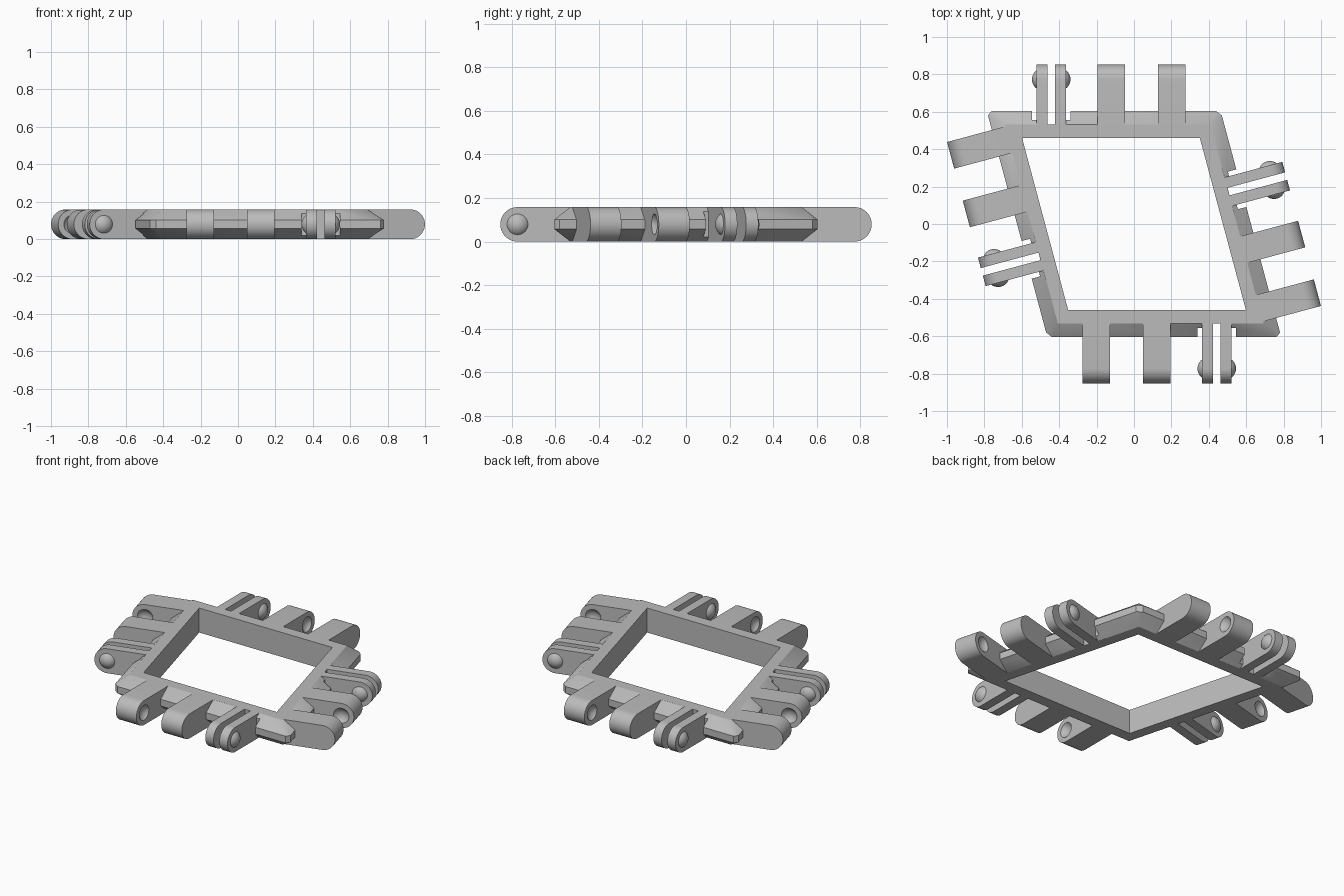
import bpy, bmesh, math
from mathutils import Matrix, Vector

cube = bpy.data.objects.get("Cube")
if cube:
    bpy.data.objects.remove(cube, do_unlink=True)

H = 0.158                                # overall thickness
INNER, FLAT, RIM = 0.459, 0.531, 0.604   # offsets of the frame's edges from the centre
REACH = 0.852                            # how far the knuckles reach
PIN = REACH - H / 2                      # hinge axis
TAB_W, SLIT, PRONG = 0.147, 0.042, 0.058
CAP_R, CAP_H = 0.048, 0.024              # hinge stud radius and height
SKEW = math.radians(75)

grey = bpy.data.materials.new("plain grey")
grey.use_nodes = True
GREY = (0.5, 0.5, 0.5, 1)
grey.diffuse_color = GREY
grey.node_tree.nodes["Principled BSDF"].inputs["Base Color"].default_value = GREY


def make(name, bm, matrix=Matrix()):
    bmesh.ops.recalc_face_normals(bm, faces=bm.faces)
    mesh = bpy.data.meshes.new(name)
    bm.to_mesh(mesh)
    bm.free()
    mesh.transform(matrix)
    mesh.materials.append(grey)
    ob = bpy.data.objects.new(name, mesh)
    bpy.context.collection.objects.link(ob)
    return ob


def cut(ob, cutters):
    """Subtract the cutters, bake the result and remove the cutters."""
    for c in cutters:
        mod = ob.modifiers.new("cut", 'BOOLEAN')
        mod.operation, mod.solver, mod.object = 'DIFFERENCE', 'EXACT', c
    bpy.context.view_layer.update()
    graph = bpy.context.evaluated_depsgraph_get()
    mesh = bpy.data.meshes.new_from_object(ob.evaluated_get(graph))
    ob.modifiers.clear()
    ob.data = mesh
    for c in cutters:
        bpy.data.objects.remove(c, do_unlink=True)


def box(name, s0, s1, n0, n1, matrix):
    bm = bmesh.new()
    bmesh.ops.create_cube(bm, size=1)
    bmesh.ops.scale(bm, vec=(s1 - s0, n1 - n0, H * 2), verts=bm.verts)
    bmesh.ops.translate(bm, vec=((s0 + s1) / 2, (n0 + n1) / 2, H / 2), verts=bm.verts)
    return make(name, bm, matrix)


def knuckle(name, s0, s1, matrix):
    """Bar with a half-round end, pointing outward."""
    bm = bmesh.new()
    r, steps = H / 2, 20
    outline = [(FLAT, 0)]
    for i in range(steps + 1):
        a = math.pi * (i / steps - 0.5)
        outline.append((PIN + r * math.cos(a), r + r * math.sin(a)))
    outline.append((FLAT, H))
    face = bm.faces.new([bm.verts.new((s0, n, z)) for n, z in outline])
    side = bmesh.ops.extrude_face_region(bm, geom=[face])
    moved = [v for v in side["geom"] if isinstance(v, bmesh.types.BMVert)]
    bmesh.ops.translate(bm, vec=(s1 - s0, 0, 0), verts=moved)
    return make(name, bm, matrix)


def ball(name, s, direction, matrix, cap):
    """Shallow spherical stud on the face at s; a full ball when used as a cutter."""
    R = (CAP_R ** 2 + CAP_H ** 2) / (2 * CAP_H)
    bm = bmesh.new()
    place = Matrix.Translation((s + direction * (CAP_H - R), PIN, H / 2))
    bmesh.ops.create_uvsphere(bm, u_segments=32, v_segments=24, radius=R,
                              matrix=place @ Matrix.Rotation(math.pi / 2, 4, 'Y'))
    if cap:
        bmesh.ops.bisect_plane(bm, geom=bm.verts[:] + bm.edges[:] + bm.faces[:],
                               plane_co=(s, 0, 0), plane_no=(direction, 0, 0),
                               clear_inner=True)
    return make(name, bm, matrix)


def rhombus(d):
    """Corners of the skewed square whose sides lie d from the centre, clockwise."""
    c, s = math.cos(SKEW), math.sin(SKEW)
    a, b = (d - d * c) / s, (d + d * c) / s
    return [Vector(p) for p in ((-b, d), (a, d), (b, -d), (-a, -d))]


# Frame: flat ring with a bevelled outer rim and clipped rim corners
bm = bmesh.new()


def ring(points, z):
    return [bm.verts.new((p.x, p.y, z)) for p in points]


rim = rhombus(RIM)
clipped = []
for i, p in enumerate(rim):
    for q in (rim[i - 1], rim[(i + 1) % 4]):
        clipped.append(p + (q - p).normalized() * 0.025)
band = 0.022
inner_pts, flat_pts = rhombus(INNER), rhombus(FLAT)
in_lo, in_hi = ring(inner_pts, 0), ring(inner_pts, H)
out_lo, out_hi = ring(flat_pts, 0), ring(flat_pts, H)
rim_lo, rim_hi = ring(clipped, H / 2 - band), ring(clipped, H / 2 + band)
for i in range(4):
    j = (i + 1) % 4
    bm.faces.new((in_lo[i], in_lo[j], in_hi[j], in_hi[i]))
    for inner, outer, edge in ((in_lo, out_lo, rim_lo), (in_hi, out_hi, rim_hi)):
        bm.faces.new((inner[i], inner[j], outer[j], outer[i]))
        bm.faces.new((outer[i], outer[j], edge[2 * j], edge[2 * i + 1]))
        bm.faces.new((outer[i], edge[2 * i], edge[2 * i + 1]))
for i in range(8):
    j = (i + 1) % 8
    bm.faces.new((rim_lo[i], rim_lo[j], rim_hi[j], rim_hi[i]))
frame = make("frame", bm)

# Each side carries a studded fork and two dimpled tabs
sides = {"back": (0, -0.4425), "left": (-SKEW, -0.0365),
         "front": (math.pi, -0.4425), "right": (math.pi - SKEW, -0.0365)}
notches, parts = [], [frame]
for side, (angle, start) in sides.items():
    m = Matrix.Rotation(angle, 4, 'Z')
    half = SLIT / 2
    notches.append(box("notch", start - 0.104, start + 0.104, 0.557, 1, m))
    notches.append(box("slit", start - half, start + half, FLAT + 0.002, 1, m))
    for k, d in (("first", -1), ("second", 1)):
        lo, hi = sorted((start + d * half, start + d * (half + PRONG)))
        parts.append(knuckle(f"{side}_{k}_prong", lo, hi, m))
        parts.append(ball(f"{side}_{k}_stud", start + d * (half + PRONG), d, m, True))
    for k, offset, d in (("first", 0.3205, 1), ("second", 0.645, -1)):
        mid = start + offset
        tab = knuckle(f"{side}_{k}_tab", mid - TAB_W / 2, mid + TAB_W / 2, m)
        # the dimple mirrors a stud sunk into the face towards the other tab
        cut(tab, [ball("dimple", mid + d * TAB_W / 2, -d, m, False)])
        parts.append(tab)
cut(frame, notches)

# Smooth the round ends and studs, keep every corner crisp
bpy.ops.object.select_all(action='DESELECT')
for ob in parts:
    ob.select_set(True)
bpy.context.view_layer.objects.active = frame
bpy.ops.object.shade_smooth_by_angle(angle=math.radians(30))
